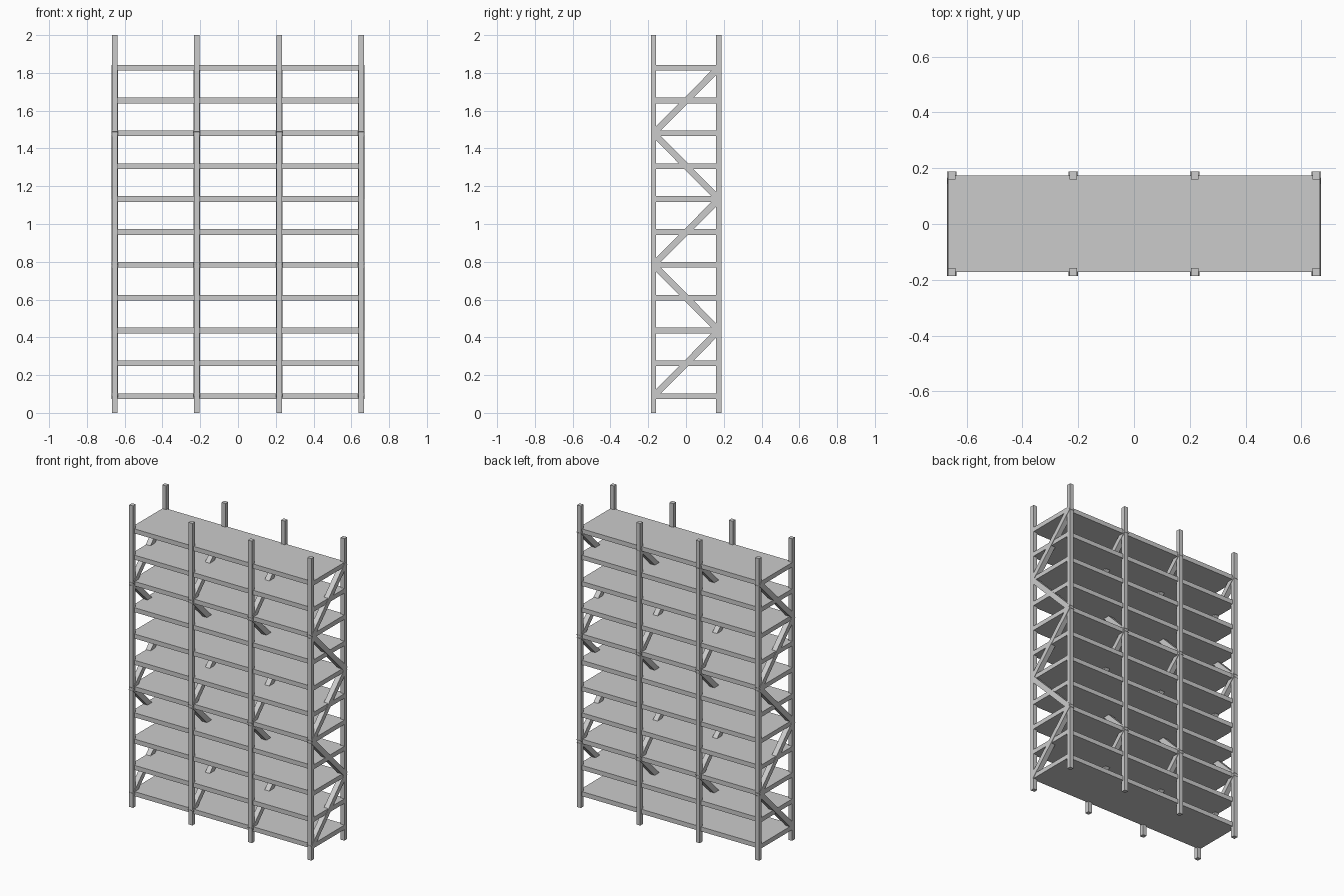
import bpy, math

if "Cube" in bpy.data.objects:
    bpy.data.objects.remove(bpy.data.objects["Cube"])

POST_X = (-0.653, -0.218, 0.218, 0.653)
FRONT_Y, BACK_Y = -0.172, 0.174
POST_W = 0.028
BRACE_W = 0.034
SHELF_T = 0.03
SHELF_Z0, SHELF_STEP, SHELVES = 0.088, 0.174, 11


def box(name, loc, size, rot_x=0.0):
    bpy.ops.mesh.primitive_cube_add(size=1, location=loc)
    ob = bpy.context.object
    ob.name = name
    ob.scale = size
    bpy.ops.object.transform_apply(location=False, rotation=False, scale=True)
    ob.rotation_euler.x = rot_x
    return ob


# Uprights, front and back rows
for x in POST_X:
    box("front_post", (x, FRONT_Y, 1.0), (POST_W, POST_W, 2.0))
    box("back_post", (x, BACK_Y, 1.0), (POST_W, POST_W, 2.0))

# Shelf boards, running to the post centre lines in depth
for i in range(SHELVES):
    box("shelf", (0, (FRONT_Y + BACK_Y) / 2, SHELF_Z0 + i * SHELF_STEP),
        (1.334, BACK_Y - FRONT_Y, SHELF_T))

# Zigzag braces: each climbs two shelf levels between front and back posts
for n in range(SHELVES // 2):
    z0 = SHELF_Z0 + 2 * n * SHELF_STEP
    dy, dz = BACK_Y - FRONT_Y, 2 * SHELF_STEP
    length = math.hypot(dy, dz) + 0.008
    angle = math.atan2(dz, dy) * (1 if n % 2 == 0 else -1)
    for x in POST_X:
        box("diagonal_brace", (x, (FRONT_Y + BACK_Y) / 2, z0 + dz / 2),
            (BRACE_W, length, BRACE_W), angle)
